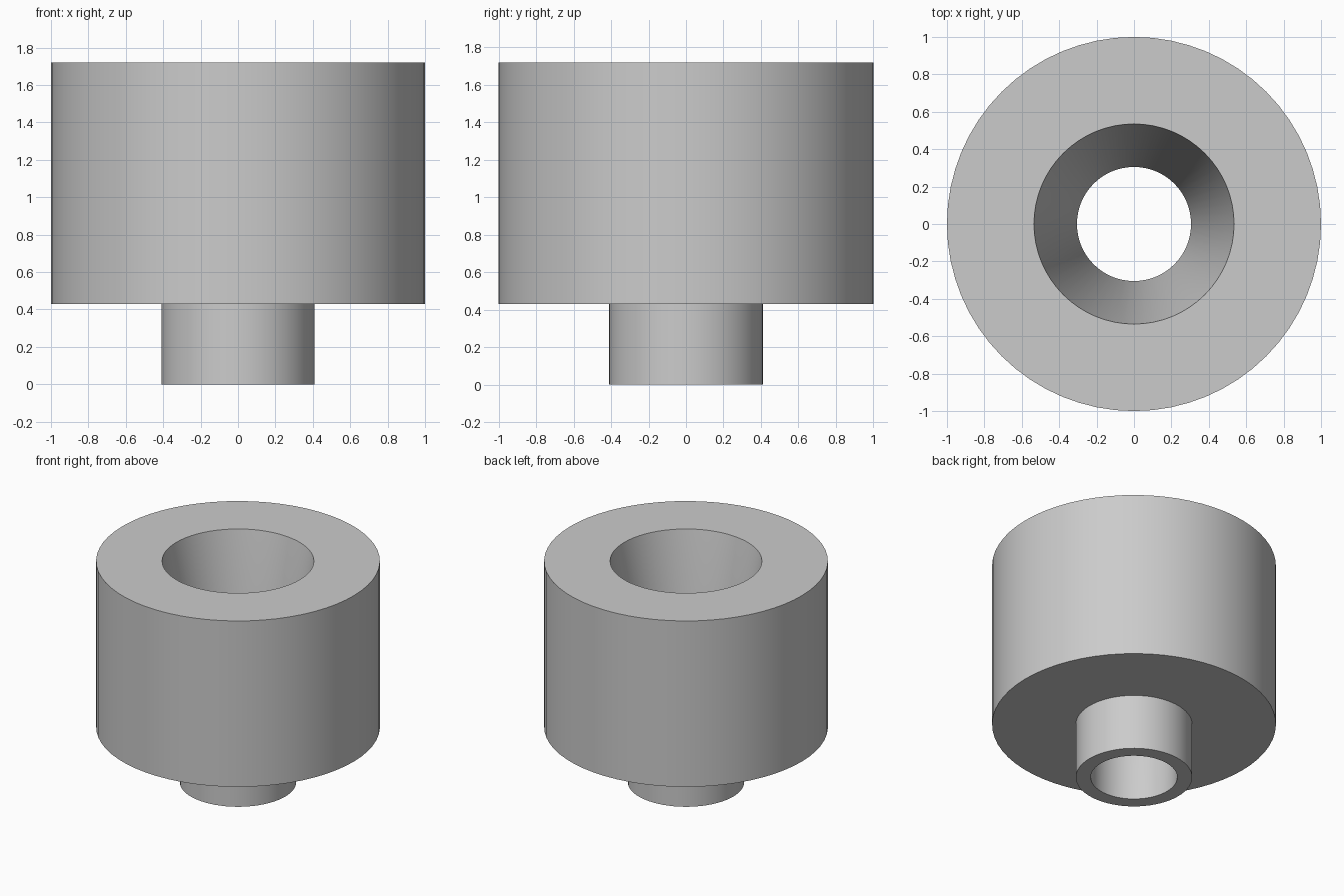
import bpy
import bmesh
import math

cube = bpy.data.objects.get("Cube")
if cube:
    bpy.data.objects.remove(cube, do_unlink=True)

SEGMENTS = 64

grey = bpy.data.materials.new("plain_grey")
grey.use_nodes = True
colour = (0.6, 0.6, 0.6, 1)
grey.diffuse_color = colour
grey.node_tree.nodes["Principled BSDF"].inputs["Base Color"].default_value = colour


def lathe(name, profile):
    """Revolve a closed (radius, height) profile around the z axis."""
    bm = bmesh.new()
    verts = [bm.verts.new((r, 0, z)) for r, z in profile]
    edges = [bm.edges.new((v, verts[(i + 1) % len(verts)]))
             for i, v in enumerate(verts)]
    bmesh.ops.spin(bm, geom=verts + edges, cent=(0, 0, 0), axis=(0, 0, 1),
                   angle=math.tau, steps=SEGMENTS, use_merge=True)
    bmesh.ops.remove_doubles(bm, verts=bm.verts, dist=0.0001)
    bmesh.ops.recalc_face_normals(bm, faces=bm.faces)
    mesh = bpy.data.meshes.new(name)
    bm.to_mesh(mesh)
    bm.free()
    mesh.materials.append(grey)
    obj = bpy.data.objects.new(name, mesh)
    bpy.context.collection.objects.link(obj)
    bpy.ops.object.select_all(action='DESELECT')
    obj.select_set(True)
    bpy.context.view_layer.objects.active = obj
    bpy.ops.object.shade_smooth_by_angle(angle=math.radians(30))
    return obj


# Wide drum on a narrow neck, with a tapered bore running into a straight one
bottom, shoulder, top = 0, 0.43, 1.72
lathe("funnel_body", [
    (0.305, bottom), (0.41, bottom), (0.41, shoulder), (1, shoulder),
    (1, top), (0.535, top), (0.305, shoulder),
])
